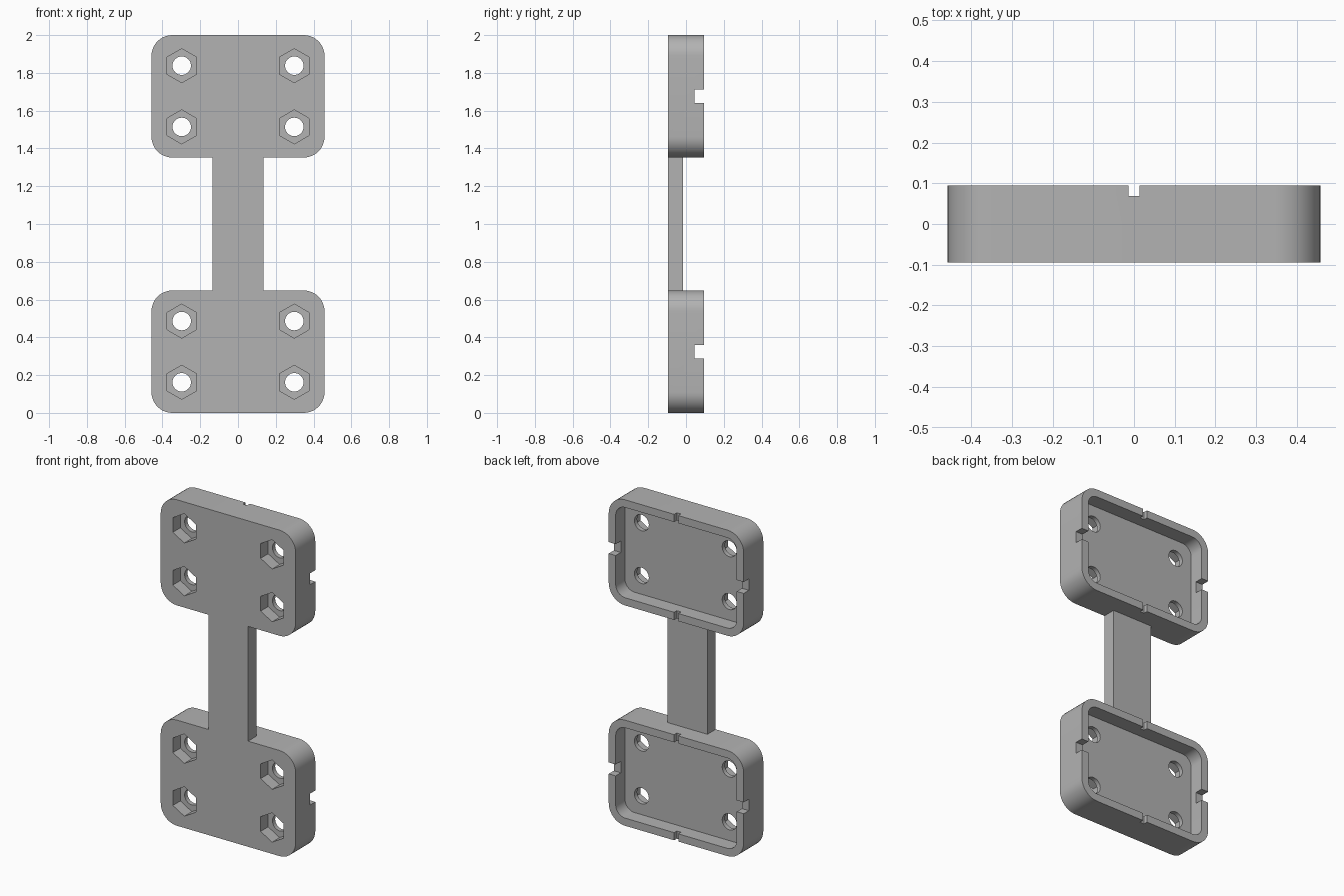
import bpy, bmesh, math

old = bpy.data.objects.get("Cube")
if old:
    bpy.data.objects.remove(old, do_unlink=True)

grey = bpy.data.materials.new("plain_grey")
grey.use_nodes = True
grey.diffuse_color = (0.45, 0.45, 0.45, 1)
grey.node_tree.nodes["Principled BSDF"].inputs["Base Color"].default_value = (0.45, 0.45, 0.45, 1)

HALF_W, HALF_H, HALF_D = 0.458, 0.324, 0.095   # half size of one tray
WALL, FLOOR_Y = 0.047, 0.005                   # rim thickness, tray floor
NUT_Y = -0.022                                 # bottom of the nut pockets


def prism(name, outline, y0, y1):
    """Extrude an (x, z) outline from y0 to y1."""
    bm = bmesh.new()
    face = bm.faces.new([bm.verts.new((x, y0, z)) for x, z in outline])
    side = bmesh.ops.extrude_face_region(bm, geom=[face])["geom"]
    for v in side:
        if isinstance(v, bmesh.types.BMVert):
            v.co.y = y1
    bmesh.ops.recalc_face_normals(bm, faces=bm.faces)
    mesh = bpy.data.meshes.new(name)
    bm.to_mesh(mesh)
    bm.free()
    mesh.materials.append(grey)
    obj = bpy.data.objects.new(name, mesh)
    bpy.context.collection.objects.link(obj)
    return obj


def rounded(hw, hh, r, cz, steps=10):
    pts = []
    for i, (sx, sz) in enumerate([(1, 1), (-1, 1), (-1, -1), (1, -1)]):
        for s in range(steps + 1):
            a = math.pi / 2 * (i + s / steps)
            pts.append((sx * (hw - r) + r * math.cos(a), cz + sz * (hh - r) + r * math.sin(a)))
    return pts


def polygon(cx, cz, r, n):
    return [(cx + r * math.sin(2 * math.pi * k / n), cz + r * math.cos(2 * math.pi * k / n))
            for k in range(n)]


def box(x0, x1, z0, z1):
    return [(x0, z0), (x1, z0), (x1, z1), (x0, z1)]


def boolean(target, tool, operation):
    mod = target.modifiers.new(tool.name, 'BOOLEAN')
    mod.operation, mod.solver, mod.object = operation, 'EXACT', tool
    bpy.context.view_layer.objects.active = target
    bpy.ops.object.modifier_apply(modifier=mod.name)
    bpy.data.objects.remove(tool, do_unlink=True)


# Connecting strap, flush with the front of both trays
bracket = prism("double_tray_bracket", box(-0.135, 0.135, 0.55, 1.45), -HALF_D, -0.015)

for cz in (HALF_H, 2 - HALF_H):
    # Rounded tray, open at the back
    tray = prism("tray", rounded(HALF_W, HALF_H, 0.11, cz), -HALF_D, HALF_D)
    recess = prism("recess", rounded(HALF_W - WALL, HALF_H - WALL, 0.065, cz), FLOOR_Y, 0.2)
    boolean(tray, recess, 'DIFFERENCE')
    # Wide notches in the side walls, thin slots in the top and bottom walls
    boolean(tray, prism("side_notch", box(-1, 1, cz - 0.035, cz + 0.035), 0.045, 0.2), 'DIFFERENCE')
    boolean(tray, prism("end_slot", box(-0.014, 0.014, cz - 0.5, cz + 0.5), 0.069, 0.2), 'DIFFERENCE')
    # Bolt holes with hexagonal nut pockets on the front
    for sx in (-1, 1):
        for sz in (-1, 1):
            x, z = sx * 0.298, cz + sz * 0.162
            boolean(tray, prism("nut_pocket", polygon(x, z, 0.09, 6), -0.2, NUT_Y), 'DIFFERENCE')
            boolean(tray, prism("bolt_hole", polygon(x, z, 0.049, 32), -0.15, 0.15), 'DIFFERENCE')
    boolean(bracket, tray, 'UNION')

# Smooth the rounded corners and keep the edges sharp
bpy.ops.object.select_all(action='DESELECT')
bracket.select_set(True)
bpy.context.view_layer.objects.active = bracket
bpy.ops.object.shade_smooth_by_angle(angle=math.radians(30))
